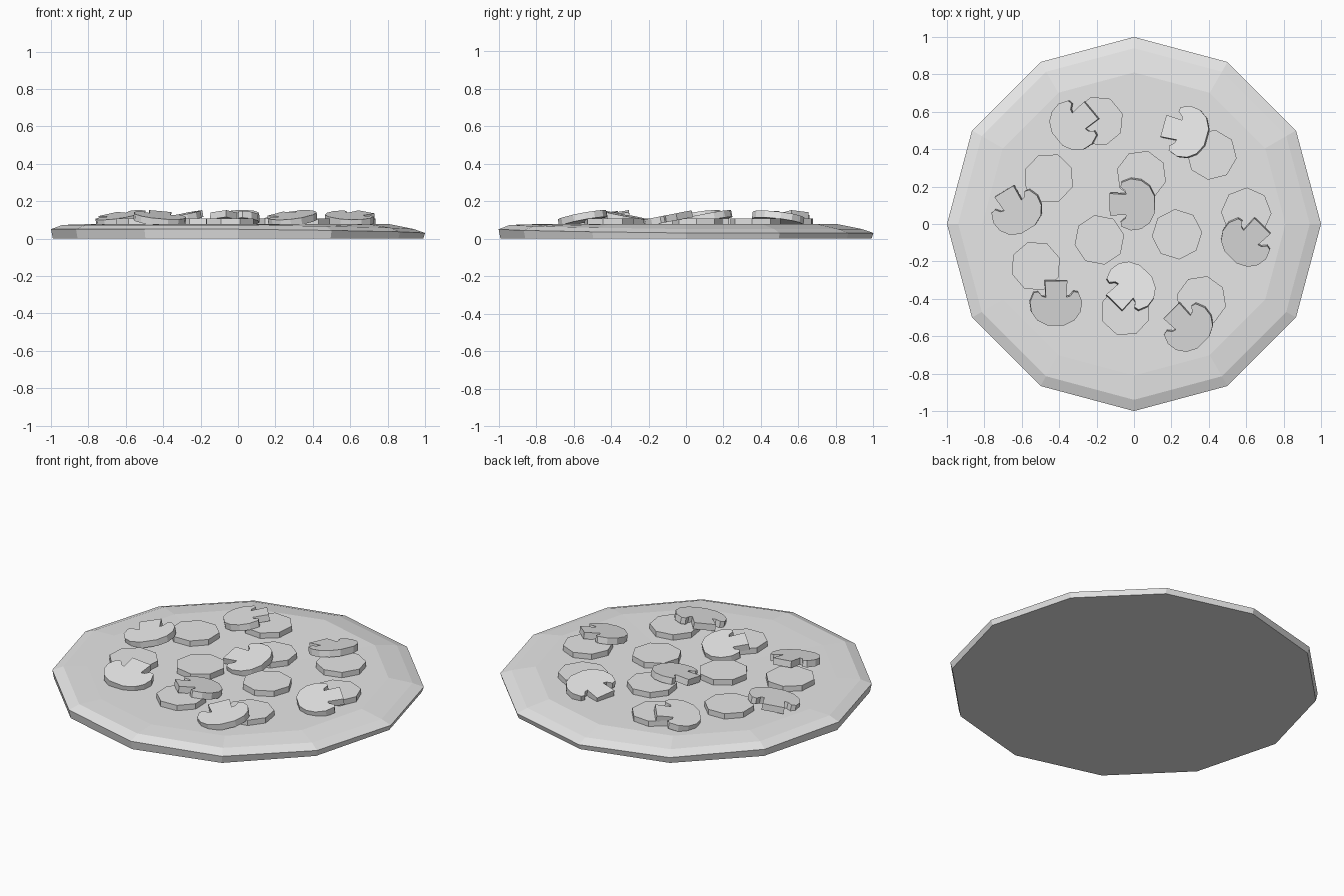
import bpy, bmesh, math
from mathutils import Matrix, Vector

cube = bpy.data.objects.get("Cube")
if cube:
    bpy.data.objects.remove(cube, do_unlink=True)

grey = bpy.data.materials.new("light_grey")
grey.use_nodes = True
grey.diffuse_color = (0.8, 0.8, 0.8, 1)
grey.node_tree.nodes["Principled BSDF"].inputs["Base Color"].default_value = (0.8, 0.8, 0.8, 1)


def finish(bm, name, matrix=None):
    bmesh.ops.recalc_face_normals(bm, faces=bm.faces)
    mesh = bpy.data.meshes.new(name)
    bm.to_mesh(mesh)
    bm.free()
    mesh.materials.append(grey)
    ob = bpy.data.objects.new(name, mesh)
    bpy.context.collection.objects.link(ob)
    if matrix:
        ob.matrix_world = matrix
    return ob


def slab(name, outline, thickness, matrix):
    """Extrude a flat outline upwards."""
    bm = bmesh.new()
    face = bm.faces.new([bm.verts.new((x, y, 0)) for x, y in outline])
    new = bmesh.ops.extrude_face_region(bm, geom=[face])["geom"]
    top = [v for v in new if isinstance(v, bmesh.types.BMVert)]
    bmesh.ops.translate(bm, verts=top, vec=(0, 0, thickness))
    return finish(bm, name, matrix)


# Crust: twelve-sided rings; the rim slopes more gently at the back and left
def crust():
    bm = bmesh.new()
    rings = [[] for _ in range(4)]
    for i in range(12):
        a = math.tau * i / 12
        c, s = math.cos(a), math.sin(a)
        soft = max(0, min(1, 0.5 + (c + s) / 2))
        profile = [(0.99, 0), (1, 0.05 - 0.02 * soft),
                   (0.94, 0.073 - 0.022 * soft), (0.81, 0.077)]
        for ring, (r, z) in zip(rings, profile):
            ring.append(bm.verts.new((r * c, r * s, z)))
    for low, high in zip(rings, rings[1:]):
        for i in range(12):
            j = (i + 1) % 12
            bm.faces.new((low[i], low[j], high[j], high[i]))
    bm.faces.new(rings[0])
    centre = bm.verts.new((0, 0, 0.074))
    for i in range(12):
        bm.faces.new((rings[-1][i], rings[-1][(i + 1) % 12], centre))
    finish(bm, "crust")


crust()

# Sausage slices: low eight-sided discs
discs = [(-0.19, 0.55), (-0.455, 0.245), (0.04, 0.26), (0.415, 0.37), (0.6, 0.06),
         (0.23, -0.055), (-0.185, -0.085), (-0.525, -0.225), (-0.045, -0.465), (0.36, -0.41)]
octagon = [(0.135 * math.cos(math.tau * i / 8), 0.135 * math.sin(math.tau * i / 8))
           for i in range(8)]
for n, (x, y) in enumerate(discs):
    place = Matrix.Translation((x, y, 0.068)) @ Matrix.Rotation(0.3 + n * 0.9, 4, 'Z')
    slab(f"sausage_slice_{n + 1}", octagon, 0.04, place)

# Mushroom slices: rounded cap, two notches and a short stem, leaning on a disc
half = [(0.06, 0.123), (0.055, 0.035), (0.075, 0.04), (0.095, 0.065), (0.12, 0.06),
        (0.14, 0.01), (0.132, -0.045), (0.1, -0.09), (0.045, -0.118)]
mushroom = half + [(-x, y) for x, y in reversed(half)]
slices = [(-0.315, 0.53, 40), (0.28, 0.49, 165), (-0.625, 0.075, 122), (-0.005, 0.11, 180),
          (0.6, -0.09, 45), (-0.42, -0.42, 90), (-0.02, -0.34, 225), (0.29, -0.545, 135)]
for n, (x, y, stem) in enumerate(slices):
    here = Vector((x, y))
    lean = min((Vector(d) - here for d in discs), key=lambda v: v.length)
    axis = Vector((lean.y, -lean.x, 0))
    place = (Matrix.Translation((x, y, 0.09))
             @ Matrix.Rotation(math.radians(11), 4, axis)
             @ Matrix.Rotation(math.radians(stem - 90), 4, 'Z'))
    slab(f"mushroom_slice_{n + 1}", mushroom, 0.037, place)
